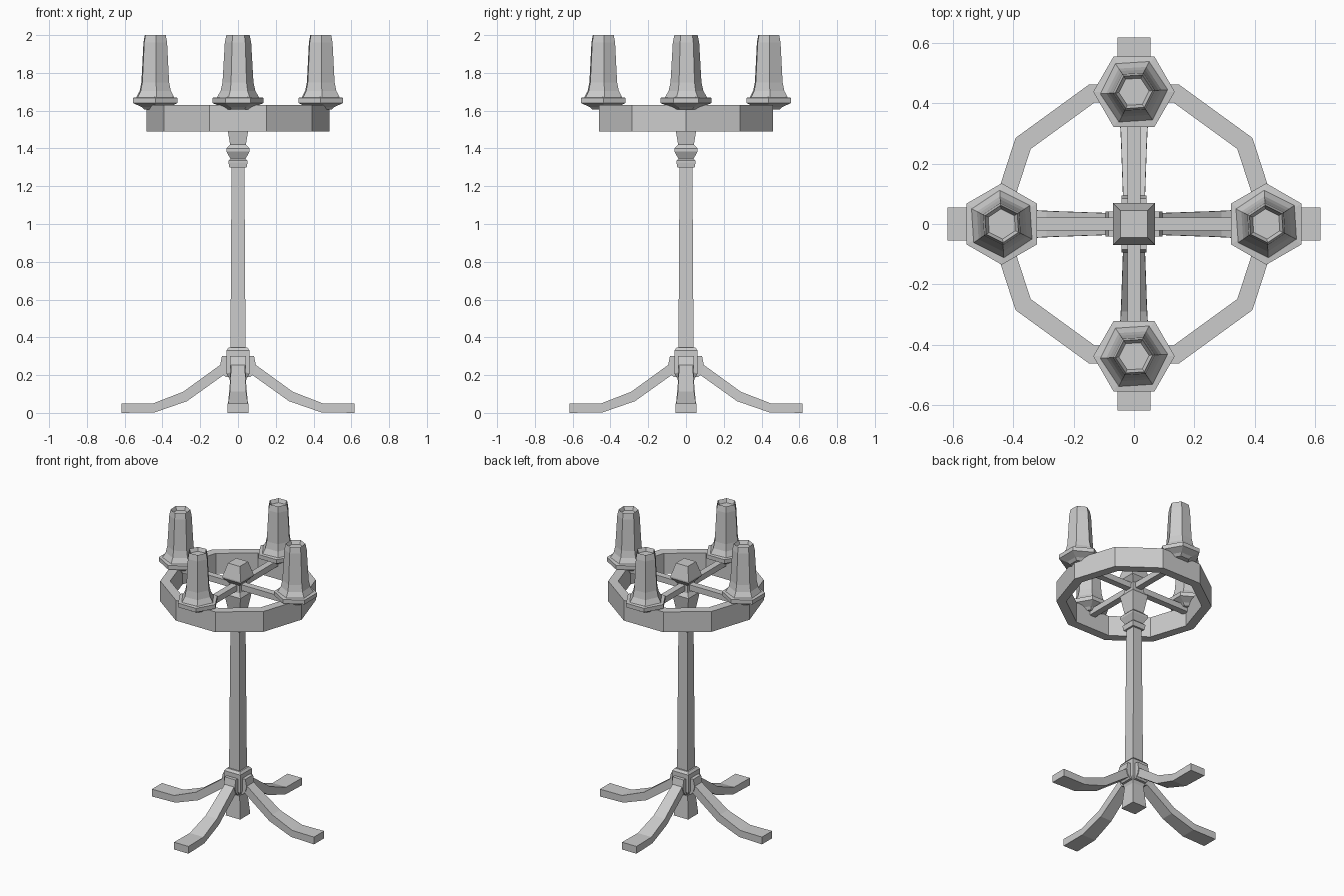
import bpy, bmesh, math
from mathutils import Matrix

if "Cube" in bpy.data.objects:
    bpy.data.objects.remove(bpy.data.objects["Cube"])


def finish(name, bm):
    bmesh.ops.recalc_face_normals(bm, faces=bm.faces)
    me = bpy.data.meshes.new(name)
    bm.to_mesh(me)
    bm.free()
    ob = bpy.data.objects.new(name, me)
    bpy.context.collection.objects.link(ob)
    return ob


def lathe(name, profile, n, phase=0.0, at=(0, 0), loop=False):
    """n-sided turned solid from (radius, z) points; loop joins last to first."""
    bm = bmesh.new()
    rings = []
    for r, z in profile:
        rings.append([bm.verts.new((at[0] + r * math.cos(phase + math.tau * i / n),
                                    at[1] + r * math.sin(phase + math.tau * i / n), z))
                      for i in range(n)])
    pairs = list(zip(rings, rings[1:])) + ([(rings[-1], rings[0])] if loop else [])
    for a, b in pairs:
        for i in range(n):
            j = (i + 1) % n
            bm.faces.new((a[i], a[j], b[j], b[i]))
    if not loop:
        bm.faces.new(rings[0])
        bm.faces.new(rings[-1])
    return finish(name, bm)


def strip(name, sections, angle):
    """Beam along +x, turned by angle; sections are (x_top, z_top, x_bot, z_bot, half_width)."""
    bm = bmesh.new()
    rings = [[bm.verts.new(p) for p in ((xt, -w, zt), (xt, w, zt), (xb, w, zb), (xb, -w, zb))]
             for xt, zt, xb, zb, w in sections]
    for a, b in zip(rings, rings[1:]):
        for i in range(4):
            j = (i + 1) % 4
            bm.faces.new((a[i], a[j], b[j], b[i]))
    bm.faces.new(rings[0])
    bm.faces.new(rings[-1])
    bm.transform(Matrix.Rotation(angle, 4, 'Z'))
    return finish(name, bm)


# square central column: foot, hub, shaft, mouldings, capital, finial (half width, z)
column = [(.055, .02), (.042, .17), (.048, .185), (.062, .21), (.062, .33), (.05, .345),
          (.04, .345), (.034, 1.30), (.046, 1.30), (.05, 1.325), (.05, 1.335), (.04, 1.345),
          (.062, 1.385), (.062, 1.40), (.042, 1.42), (.062, 1.545), (.045, 1.57),
          (.04, 1.62), (.07, 1.655), (.07, 1.665), (.045, 1.755)]
lathe("column", [(h * math.sqrt(2), z) for h, z in column], 4, math.pi / 4)

# ten-sided hoop
lathe("hoop", [(.485, 1.49), (.485, 1.63), (.423, 1.63), (.423, 1.49)], 10, loop=True)

for k in range(4):
    a = k * math.pi / 2
    # splayed leg with its raised block at the hub
    strip(f"leg_{k}", [(.03, .255, .03, .235, .036), (.09, .257, .07, .205, .036),
                       (.29, .112, .27, .062, .043), (.45, .05, .44, .003, .052),
                       (.617, .05, .617, 0, .055)], a)
    strip(f"leg_block_{k}", [(.03, .30, .03, .19, .042), (.085, .30, .066, .19, .042),
                             (.095, .25, .085, .215, .042)], a)
    # spoke from column to hoop
    strip(f"spoke_{k}", [(.02, 1.62, .02, 1.58, .022), (.44, 1.62, .44, 1.58, .022)], a)
    # drip dish and candle with a hollowed top
    at = (.438 * math.cos(a), .438 * math.sin(a))
    lathe(f"dish_{k}", [(.065, 1.605), (.085, 1.62), (.135, 1.64), (.135, 1.668), (.10, 1.672)],
          6, a + math.pi / 6, at)
    lathe(f"candle_{k}", [(.115, 1.665), (.092, 1.705), (.082, 1.75), (.07, 1.96),
                          (.062, 2.0), (.05, 1.975)], 6, a + math.pi / 6 + .06, at)
